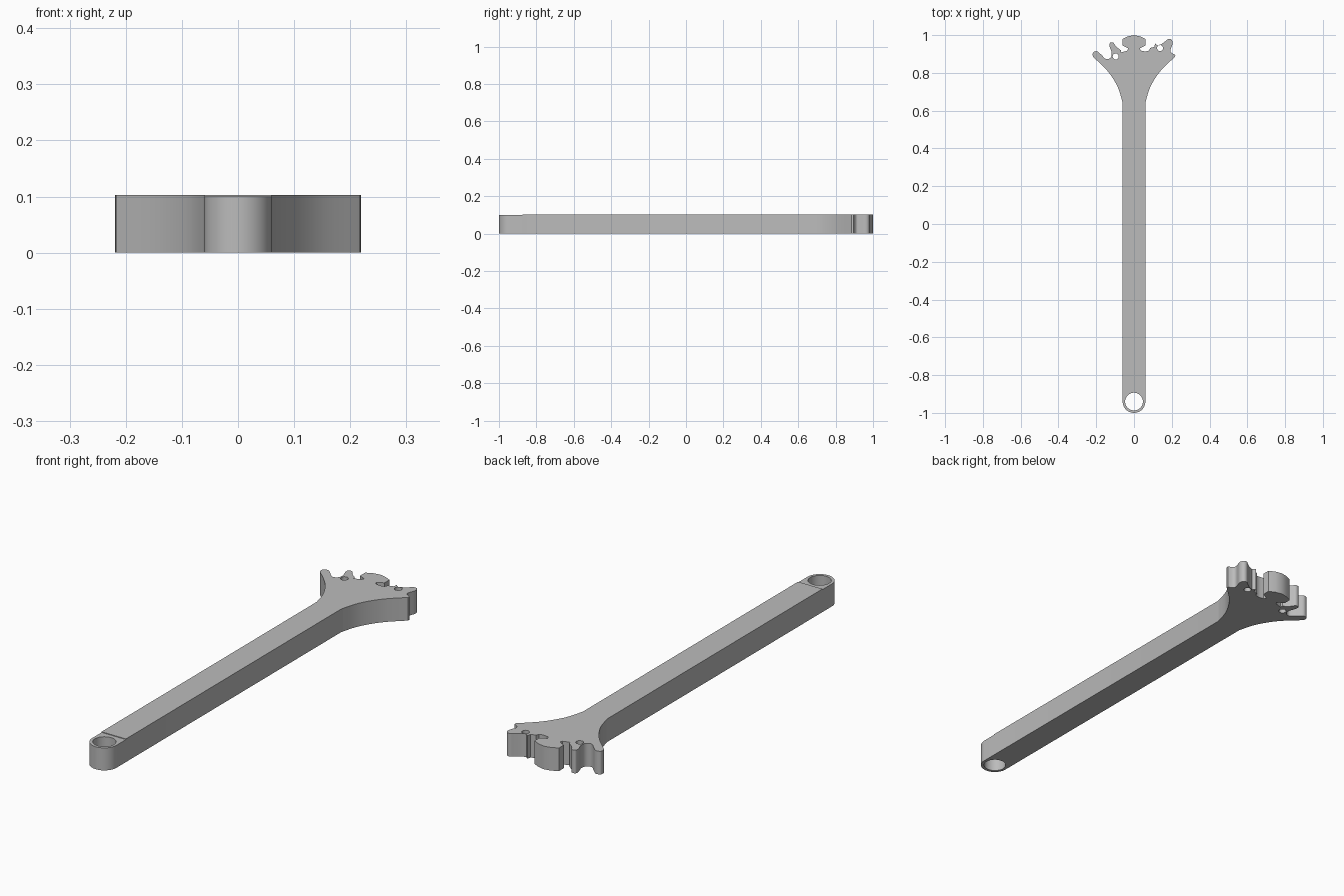
import bpy, bmesh, math
from mathutils import Vector

if "Cube" in bpy.data.objects:
    bpy.data.objects.remove(bpy.data.objects["Cube"], do_unlink=True)

grey = bpy.data.materials.new("plain grey")
grey.use_nodes = True
grey.diffuse_color = (0.5, 0.5, 0.5, 1)
grey.node_tree.nodes["Principled BSDF"].inputs["Base Color"].default_value = (0.5, 0.5, 0.5, 1)

HALF = 0.06      # half width of the shaft
STEP = -0.874    # where the thinner eye begins
EYE = -0.94      # centre of the eye


def arc(cx, cy, r, a0=0, a1=360, n=32):
    """Points on an arc; a full circle leaves out its repeated last point."""
    count = n if abs(a1 - a0) == 360 else n + 1
    return [(cx + r * math.cos(math.radians(a0 + (a1 - a0) * i / n)),
             cy + r * math.sin(math.radians(a0 + (a1 - a0) * i / n))) for i in range(count)]


def smooth(pts, n=5):
    """Rounded path through the points, with sharp ends."""
    p = [Vector(q) for q in [pts[0], *pts, pts[-1]]]
    out = []
    for a, b, c, d in zip(p, p[1:], p[2:], p[3:]):
        for i in range(n):
            t = i / n
            out.append(0.5 * (2 * b + (c - a) * t + (2 * a - 5 * b + 4 * c - d) * t ** 2
                              + (3 * b - a - 3 * c + d) * t ** 3))
    return out + [p[-1]]


def plate(name, loops, height):
    """Flat profile with holes, raised from the ground to the given height."""
    curve = bpy.data.curves.new(name + " profile", 'CURVE')
    curve.dimensions = '2D'
    curve.fill_mode = 'BOTH'
    curve.extrude = height / 2
    for loop in loops:
        s = curve.splines.new('POLY')
        s.points.add(len(loop) - 1)
        for point, co in zip(s.points, loop):
            point.co = (co[0], co[1], 0, 1)
        s.use_cyclic_u = True
    temp = bpy.data.objects.new(name + " helper", curve)
    bpy.context.collection.objects.link(temp)
    bpy.context.view_layer.update()
    graph = bpy.context.evaluated_depsgraph_get()
    mesh = bpy.data.meshes.new_from_object(temp.evaluated_get(graph))
    bpy.data.objects.remove(temp, do_unlink=True)
    bm = bmesh.new()
    bm.from_mesh(mesh)
    bmesh.ops.remove_doubles(bm, verts=bm.verts, dist=0.0002)
    bmesh.ops.translate(bm, verts=bm.verts, vec=(0, 0, height / 2))
    bmesh.ops.recalc_face_normals(bm, faces=bm.faces)
    bm.to_mesh(mesh)
    bm.free()
    mesh.materials.clear()
    mesh.materials.append(grey)
    obj = bpy.data.objects.new(name, mesh)
    bpy.context.collection.objects.link(obj)
    bpy.ops.object.select_all(action='DESELECT')
    obj.select_set(True)
    bpy.context.view_layer.objects.active = obj
    bpy.ops.object.shade_smooth_by_angle(angle=math.radians(30))
    return obj


# Flared neck sides and the central six-sided tooth
flare = smooth([(HALF, 0.64), (0.086, 0.725), (0.14, 0.81), (0.217, 0.885)])
tooth = [(0.03, 0.93), (0.06, 0.945), (0.06, 0.98), (0.03, 0.994), (0, 1)]

# Ragged lobes on the left and right of the head
left_lobe = (smooth([(0.219, 0.895), (0.2, 0.905), (0.193, 0.92), (0.204, 0.955), (0.199, 0.975),
                     (0.183, 0.98), (0.165, 0.967), (0.145, 0.953), (0.125, 0.945)])
             + [(0.112, 0.956), (0.108, 0.938), (0.085, 0.932)]
             + smooth([(0.08, 0.918), (0.06, 0.914), (0.035, 0.918)]))
right_lobe = (smooth([(-0.035, 0.918), (-0.055, 0.912), (-0.068, 0.909)])
              + smooth([(-0.07, 0.92), (-0.095, 0.94), (-0.11, 0.96), (-0.127, 0.959), (-0.129, 0.94),
                        (-0.118, 0.905), (-0.125, 0.88), (-0.148, 0.873), (-0.172, 0.895),
                        (-0.195, 0.914), (-0.215, 0.91), (-0.219, 0.897)]))


def mirror(pts):
    return [(-p[0], p[1]) for p in reversed(pts)]


outline = ([(-HALF, STEP), (HALF, STEP)] + flare + left_lobe
           + tooth + mirror(tooth[:-1]) + right_lobe + mirror(flare))
pin_holes = [arc(x, y, 0.016, n=20) for x, y in ((-0.097, 0.887), (0.138, 0.931))]
plate("shaft_and_head", [outline, *pin_holes], 0.103)

# Round eye with its through hole
eye_outline = [(HALF, STEP), (-HALF, STEP)] + arc(0, EYE, HALF, 180, 360)
plate("end_eye", [eye_outline, arc(0, EYE, 0.047, n=40)], 0.1)
